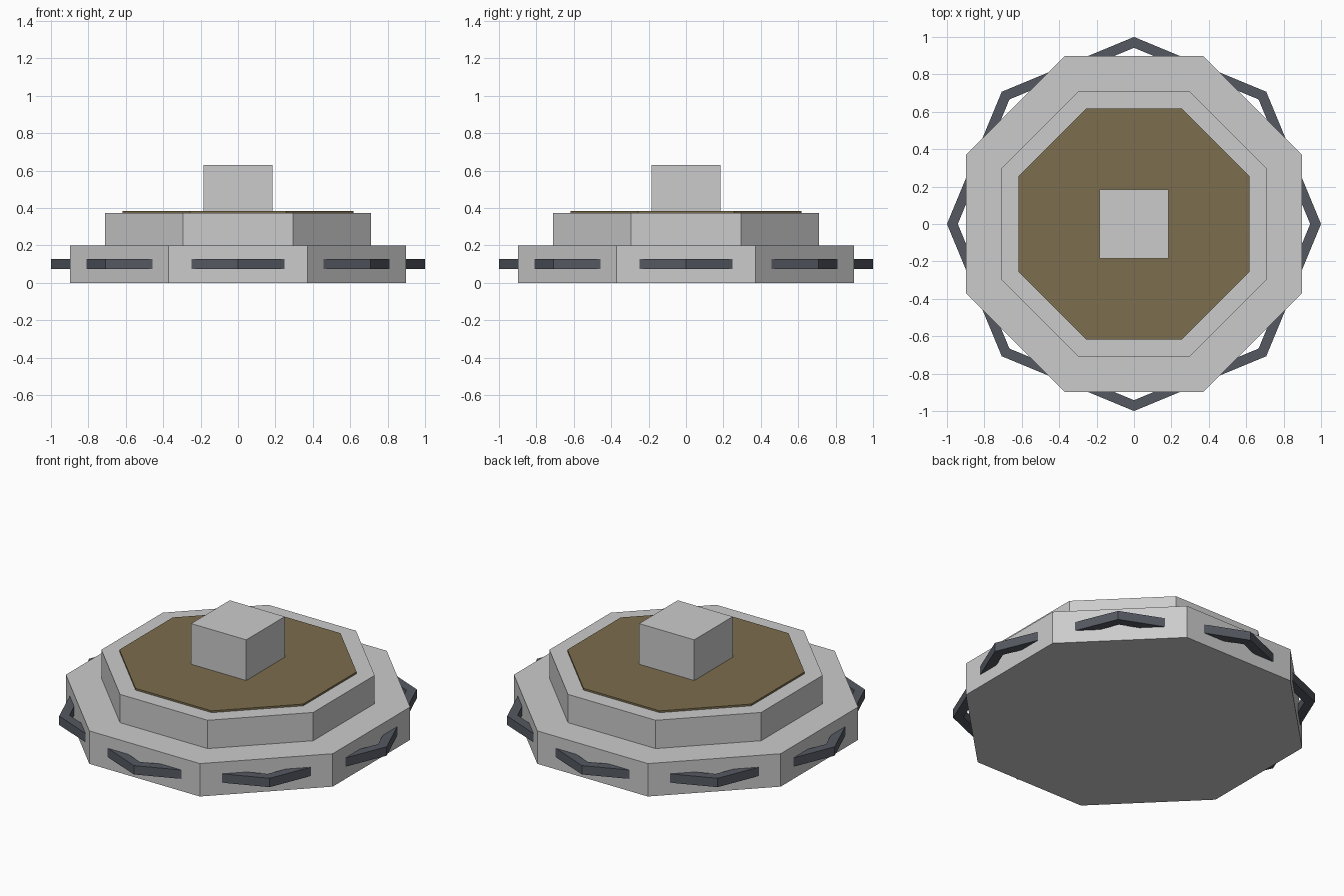
import bpy, bmesh, math

if "Cube" in bpy.data.objects:
    bpy.data.objects.remove(bpy.data.objects["Cube"])


def material(name, color):
    mat = bpy.data.materials.new(name)
    mat.diffuse_color = color
    mat.use_nodes = True
    mat.node_tree.nodes["Principled BSDF"].inputs["Base Color"].default_value = mat.diffuse_color
    return mat


def prism(name, sides, apothem, z0, z1, mat=None):
    """Upright prism with a flat side facing front."""
    bpy.ops.mesh.primitive_cylinder_add(
        vertices=sides, radius=apothem / math.cos(math.pi / sides),
        depth=z1 - z0, location=(0, 0, (z0 + z1) / 2),
        rotation=(0, 0, math.pi / sides))
    obj = bpy.context.object
    obj.name = name
    if mat:
        obj.data.materials.append(mat)
    return obj


def ring(name, sides, outer, inner, z0, z1, mat):
    """Square-section ring with corners on the axes."""
    bm = bmesh.new()
    section = [(outer, z0), (outer, z1), (inner, z1), (inner, z0)]
    loops = []
    for i in range(sides):
        a = 2 * math.pi * i / sides
        loops.append([bm.verts.new((r * math.cos(a), r * math.sin(a), z))
                      for r, z in section])
    for i in range(sides):
        p, q = loops[i], loops[(i + 1) % sides]
        for j in range(4):
            k = (j + 1) % 4
            bm.faces.new((p[j], q[j], q[k], p[k]))
    bmesh.ops.recalc_face_normals(bm, faces=bm.faces)
    mesh = bpy.data.meshes.new(name)
    bm.to_mesh(mesh)
    bm.free()
    mesh.materials.append(mat)
    obj = bpy.data.objects.new(name, mesh)
    bpy.context.collection.objects.link(obj)
    return obj


brown = material("brown_plate", (0.20, 0.155, 0.075, 1))
slate = material("dark_slate", (0.09, 0.10, 0.12, 1))

# Stepped octagonal base
prism("lower_base", 8, 0.897, 0.0, 0.2)
prism("upper_base", 8, 0.712, 0.2, 0.372)
# Thin brown top plate
prism("top_plate", 8, 0.618, 0.372, 0.383, brown)
# Central block
prism("center_block", 4, 0.185, 0.383, 0.63)
# Ring whose corners poke out of the lower base
ring("base_ring", 8, 1.0, 0.942, 0.074, 0.128, slate)
